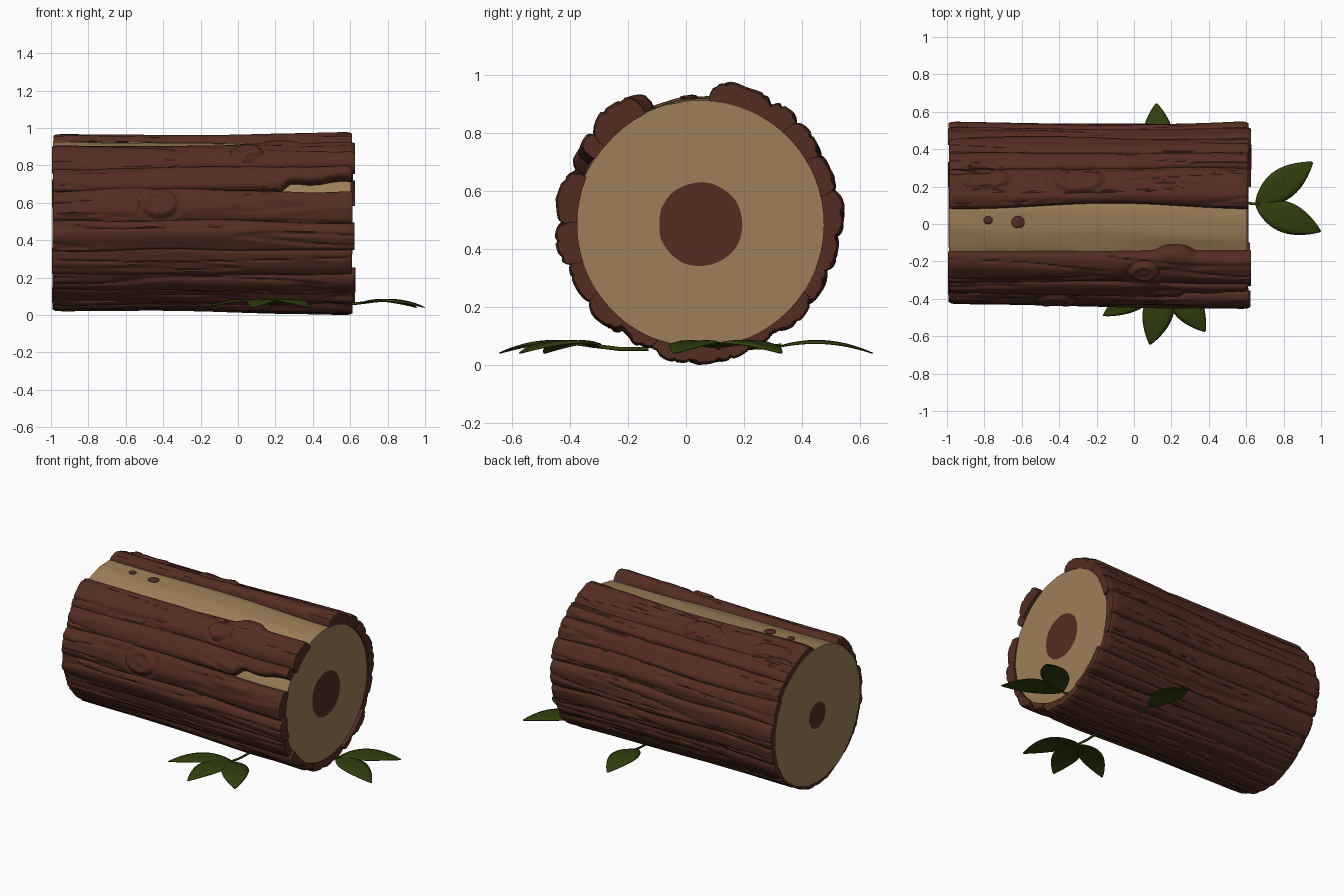
import bpy, bmesh, math, random
from mathutils import Vector, noise

if "Cube" in bpy.data.objects:
    bpy.data.objects.remove(bpy.data.objects["Cube"])

random.seed(4)
CY, CZ = 0.05, 0.486          # log axis
X0, X1 = -0.985, 0.615        # bark ends


def material(name, rgb):
    m = bpy.data.materials.new(name)
    m.diffuse_color = (*rgb, 1)
    m.use_nodes = True
    m.node_tree.nodes["Principled BSDF"].inputs["Base Color"].default_value = m.diffuse_color
    return m


BARK = material("bark brown", (0.086, 0.026, 0.016))
WOOD = material("bare wood tan", (0.335, 0.212, 0.097))
LEAF = material("leaf green", (0.031, 0.049, 0.004))


def finish(bm, name, mats, angle=40):
    bmesh.ops.recalc_face_normals(bm, faces=bm.faces)
    me = bpy.data.meshes.new(name)
    bm.to_mesh(me)
    bm.free()
    for m in mats:
        me.materials.append(m)
    ob = bpy.data.objects.new(name, me)
    bpy.context.collection.objects.link(ob)
    bpy.ops.object.select_all(action='DESELECT')
    ob.select_set(True)
    bpy.context.view_layer.objects.active = ob
    bpy.ops.object.shade_smooth_by_angle(angle=math.radians(angle))
    return ob


def polar(x, deg, r):
    a = math.radians(deg)
    return Vector((x, CY + r * math.cos(a), CZ + r * math.sin(a)))


def loft(bm, rows, cap=True):
    rings = [[bm.verts.new(p) for p in row] for row in rows]
    n = len(rings[0])
    for a, b in zip(rings, rings[1:]):
        for i in range(n):
            bm.faces.new((a[i], a[(i + 1) % n], b[(i + 1) % n], b[i]))
    if cap:
        bm.faces.new(rings[0])
        bm.faces.new(rings[-1])


def core_radius(x):
    return 0.434 + 0.013 * (0.6 - x) / 1.6


# ---- wooden core: closed loft with a coloured heart at both ends
def core():
    bm = bmesh.new()
    spec = [(-0.99, 0.085), (-0.99, None)]
    spec += [(-0.985 + 1.58 * i / 40, None) for i in range(41)]
    spec += [(0.605, None), (0.605, 0.145)]
    rows = []
    for x, r in spec:
        row = []
        for k in range(128):
            a = 360 * k / 128
            c, s = math.cos(math.radians(a)), math.sin(math.radians(a))
            rr = r
            if r is None:
                rr = core_radius(x) + 0.005 * noise.noise((x * 1.5, c * 7, s * 7))
                rr -= 0.006 * max(0, s)
            else:
                rr = r * (1 + 0.03 * noise.noise((x, c * 2, s * 2)))
            row.append(polar(x, a, rr))
        rows.append(row)
    loft(bm, rows)
    for f in bm.faces:
        if len(f.verts) > 4:
            f.material_index = 1
    finish(bm, "wooden_core", [WOOD, BARK], 30)


core()

# ---- bark knots: x, angle, length radius, width radius
KNOTS = [(-0.42, -193.5, 0.085, 0.07), (0.05, 129, 0.065, 0.05),
         (-0.80, 66, 0.12, 0.055), (-0.30, 67, 0.12, 0.06)]


def knot_height(x, deg):
    h = 0
    for kx, ka, rx, ra in KNOTS:
        da = math.radians(deg - ka) * 0.49
        d = math.hypot((x - kx) / rx, da / ra)
        if d < 2:
            h += 0.012 * math.exp(-((d - 0.85) / 0.2) ** 2) - 0.010 * math.exp(-((d - 1.3) / 0.15) ** 2)
            h += 0.006 * math.exp(-(d / 0.3) ** 2)
    return h


def edge(deg, x):
    """Meandering plate edge, with the lip on top and the split at the front right."""
    e = deg + 4 * noise.noise((x * 1.6, deg * 0.05, 3.3))
    if deg == 115:
        e = 116.5 + 1.0 * noise.noise((x * 3, 1, 2)) - 4.5 * math.exp(-((x - 0.22) / 0.09) ** 4)
    if deg == 84:
        e = 84 + 2 * math.cos((x + 0.9) * 4)
    if deg == 157:
        t = min(1, max(0, (x - 0.23) / 0.05))
        e = 157 - 6 * t - 3 * max(0, min(1, (x - 0.44) / 0.12))
        e += 1.2 * noise.noise((x * 9, 0, 0)) * t
    return e


def bark_plate(index, a0, a1, R):
    bm = bmesh.new()
    xs0 = X0 - random.uniform(0, 0.01)
    xs1 = X1 + random.uniform(-0.008, 0.014)
    n = max(12, int(abs(a1 - a0) * 0.95))
    nx = 135
    rows = []
    for i in range(nx + 1):
        x = xs0 + (xs1 - xs0) * i / nx
        e0, e1 = edge(a0, x), edge(a1, x)
        rin = core_radius(x) - 0.008
        left = max(0, (0.2 - x) / 1.2)
        sag = 0.012 * ((x + 0.2) / 0.8) ** 2 - 0.01
        end = 0.010 * math.exp(-min(x - xs0, xs1 - x) / 0.012)
        row = []
        for k in range(n + 1):
            u = k / n
            deg = e0 + (e1 - e0) * u
            c, s = math.cos(math.radians(deg)), math.sin(math.radians(deg))
            dome = (1 - abs(2 * u - 1) ** 3.5) ** 0.5
            wave = noise.noise((x * 1.1, c * 6, s * 6 + index))
            ridge = noise.noise((x * 0.9 + 7, c * 8, s * 8))
            groove = max(0, 1 - (ridge / 0.10) ** 2)
            h = R + sag - end - rin + 0.012 * wave - 0.009 * groove
            h -= left * (0.016 - 0.014 * c)
            h += knot_height(x, deg)
            row.append(polar(x, deg, rin + max(0.012, h) * (0.3 + 0.7 * dome)))
        for k in range(5):
            row.append(polar(x, e1 + (e0 - e1) * k / 4, rin))
        rows.append(row)
    loft(bm, rows)
    finish(bm, "bark_plate_%02d" % index, [BARK], 50)


# ---- bark plates around the log: start angle, end angle, outer radius
PLATES = [(84, 57, .502), (59, 45, .502), (47, 30, .495), (32, 13, .49), (15, -5, .498),
          (-3, -20, .487), (-18, -37, .48), (-35, -53, .475), (-51, -69, .466),
          (-66, -112, .481), (-110, -129, .47), (-127, -146, .484), (-144, -164, .489),
          (-162, -183, .507), (-181, -204, .507), (157, 138, .503), (140, 115, .513)]
for i, p in enumerate(PLATES):
    bark_plate(i, *p)

# ---- little knots on the bare strip
for i, (x, y, r) in enumerate([(-0.78, 0.02, 0.024), (-0.62, 0.01, 0.036)]):
    z = CZ - 0.005 + math.sqrt(core_radius(x) ** 2 - (y - CY) ** 2)
    bpy.ops.mesh.primitive_uv_sphere_add(segments=20, ring_count=10, location=(x, y, z))
    ob = bpy.context.object
    ob.name = "wood_knot_%d" % i
    ob.scale = (r, r * 0.9, 0.008)
    ob.data.materials.append(BARK)
    bpy.ops.object.shade_smooth()


# ---- leaves: arched, creased blades from base to tip
def leaf(name, base, tip, width):
    b, t = Vector((*base, 0)), Vector((*tip, 0))
    side = (t - b).normalized().cross(Vector((0, 0, 1)))
    bm = bmesh.new()
    grid = []
    for i in range(17):
        u = i / 16
        w = width / 2 * math.sin(math.pi * min(1, 0.02 + 0.97 * u) ** 0.9) ** 0.85
        z = 0.062 + 0.1 * u * (1.0 - u) - 0.02 * u * u
        row = []
        for k in range(-3, 4):
            v = k / 3
            p = b.lerp(t, u) + side * w * v
            p.z = z + w * (0.22 * abs(v) - 0.30 * v * v)
            row.append(bm.verts.new(p))
        grid.append(row)
    for r, q in zip(grid, grid[1:]):
        for k in range(6):
            bm.faces.new((r[k], r[k + 1], q[k + 1], q[k]))
    ob = finish(bm, name, [LEAF], 60)
    mod = ob.modifiers.new("thickness", 'SOLIDIFY')
    mod.thickness = 0.004


def stem(name, pts, r=0.007):
    cu = bpy.data.curves.new(name, 'CURVE')
    cu.dimensions = '3D'
    cu.bevel_depth = r
    cu.bevel_resolution = 2
    cu.use_fill_caps = True
    sp = cu.splines.new('POLY')
    sp.points.add(len(pts) - 1)
    for p, c in zip(sp.points, pts):
        p.co = (*c, 1)
    cu.materials.append(LEAF)
    bpy.context.collection.objects.link(bpy.data.objects.new(name, cu))


LEAVES = [("right_leaf_a", (0.655, 0.11), (0.955, 0.33), 0.165),
          ("right_leaf_b", (0.655, 0.10), (0.998, -0.04), 0.165),
          ("front_leaf_a", (0.16, -0.30), (-0.165, -0.49), 0.14),
          ("front_leaf_b", (0.17, -0.31), (0.085, -0.645), 0.165),
          ("front_leaf_c", (0.19, -0.30), (0.38, -0.575), 0.165),
          ("back_leaf", (0.135, 0.31), (0.12, 0.645), 0.165)]
for l in LEAVES:
    leaf(*l)
stem("right_stem", [(0.57, 0.12, 0.055), (0.62, 0.11, 0.06), (0.67, 0.105, 0.066)])
stem("front_stem", [(0.18, -0.13, 0.055), (0.175, -0.23, 0.055), (0.172, -0.32, 0.066)])
stem("back_stem", [(0.14, 0.19, 0.058), (0.137, 0.26, 0.06), (0.135, 0.33, 0.067)])
